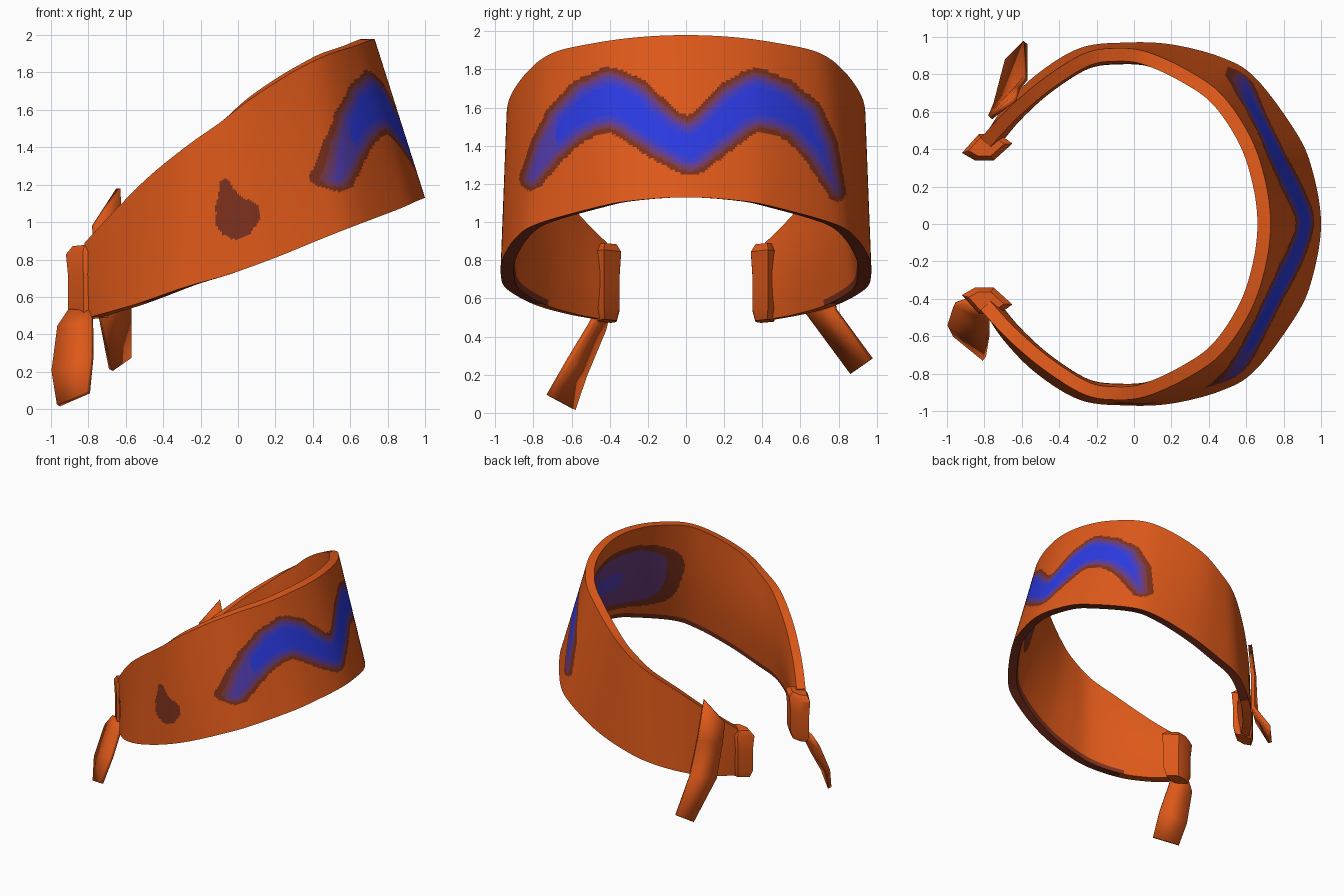
import bpy, bmesh, math
from mathutils import Vector

cube = bpy.data.objects.get("Cube")
if cube:
    bpy.data.objects.remove(cube, do_unlink=True)


def material(name, rgb):
    m = bpy.data.materials.new(name)
    m.use_nodes = True
    m.diffuse_color = (*rgb, 1)
    node = next(n for n in m.node_tree.nodes if n.type == 'BSDF_PRINCIPLED')
    node.inputs["Base Color"].default_value = (*rgb, 1)
    node.inputs["Roughness"].default_value = 0.8
    return m


ORANGE, BROWN, PLUM, PURPLE, VIOLET, INDIGO, BLUE = range(7)
PALETTE = [material("orange cloth", (0.73, 0.099, 0.01)),
           material("dark brown", (0.2, 0.03, 0.012)),
           material("plum", (0.19, 0.042, 0.075)),
           material("dull purple", (0.14, 0.045, 0.2)),
           material("violet", (0.085, 0.045, 0.42)),
           material("indigo", (0.045, 0.045, 0.6)),
           material("bright blue", (0.024, 0.042, 0.76))]


def finish(name, bm, angle=40):
    bmesh.ops.recalc_face_normals(bm, faces=bm.faces)
    mesh = bpy.data.meshes.new(name)
    bm.to_mesh(mesh)
    bm.free()
    obj = bpy.data.objects.new(name, mesh)
    bpy.context.collection.objects.link(obj)
    for m in PALETTE:
        mesh.materials.append(m)
    bpy.ops.object.select_all(action='DESELECT')
    obj.select_set(True)
    bpy.context.view_layer.objects.active = obj
    bpy.ops.object.shade_smooth_by_angle(angle=math.radians(angle))
    return obj


# Band stations from the middle to one end: lower edge point, upper edge point
HALF = [((1.0, 0, 1.13), (.73, 0, 1.98)),
        ((.95, .3, 1.11), (.7, .24, 1.97)),
        ((.86, .5, 1.07), (.62, .47, 1.94)),
        ((.65, .78, .99), (.47, .69, 1.89)),
        ((.47, .89, .92), (.29, .82, 1.8)),
        ((.2, .96, .81), (.07, .92, 1.66)),
        ((-.05, .97, .72), (-.1, .94, 1.53)),
        ((-.29, .94, .65), (-.27, .91, 1.41)),
        ((-.52, .80, .57), (-.48, .78, 1.24)),
        ((-.69, .63, .52), (-.67, .62, 1.05)),
        ((-.80, .47, .49), (-.82, .46, .89))]
PAIRS = [(Vector(a), Vector(b)) for a, b in HALF]
FLIP = Vector((1, -1, 1))
STATIONS = [(a * FLIP, b * FLIP) for a, b in reversed(PAIRS[1:])] + PAIRS
LAST = len(STATIONS) - 1


def edge_point(u, side):
    """Smooth curve through one edge of the band."""
    i = min(int(u), LAST - 1)
    t = u - i
    p = [STATIONS[min(max(k, 0), LAST)][side] for k in range(i - 1, i + 3)]
    return 0.5 * (2 * p[1] + (p[2] - p[0]) * t
                  + (2 * p[0] - 5 * p[1] + 4 * p[2] - p[3]) * t ** 2
                  + (3 * p[1] - p[0] - 3 * p[2] + p[3]) * t ** 3)


def blob_depth(a, b, chain):
    """Depth of a point inside a chain of tapered strokes."""
    best = -9
    p = Vector((a, b))
    for (x0, y0, r0), (x1, y1, r1) in zip(chain, chain[1:]):
        s, e = Vector((x0, y0)), Vector((x1, y1))
        t = min(max((p - s).dot(e - s) / (e - s).length_squared, 0), 1)
        best = max(best, r0 + (r1 - r0) * t - (p - s.lerp(e, t)).length)
    return best


WAVE = [(-.81, 1.23, .065), (-.72, 1.39, .1), (-.62, 1.52, .13),
        (-.5, 1.61, .155), (-.4, 1.64, .17), (-.31, 1.61, .16),
        (-.12, 1.46, .14), (.02, 1.39, .145), (.12, 1.46, .14),
        (.28, 1.6, .155), (.37, 1.64, .165), (.48, 1.61, .15),
        (.6, 1.54, .13), (.7, 1.39, .1), (.79, 1.16, .05)]
SPOT = [(.04, 1.04, .08), (-.01, 1.02, .11), (-.04, 1.08, .08), (-.07, 1.2, .03)]


def layered(depth, steps, colours):
    for limit, colour in zip(steps, colours):
        if depth < limit:
            return colour
    return colours[-1]


def outer_colour(c):
    if c.x > 0.3:
        colour = layered(blob_depth(c.y, c.z, WAVE), (0, .022, .036, .052, .07, .09),
                         (ORANGE, BROWN, PLUM, PURPLE, VIOLET, INDIGO, BLUE))
        return min(colour, VIOLET) if c.y < -0.68 else colour
    if c.y < 0 and blob_depth(c.x, c.z, SPOT) > 0:
        return BROWN
    return ORANGE


def inner_colour(c, v):
    if v < 0.04 and c.x > -0.5:
        return BROWN
    if c.x < 0.2:
        return ORANGE
    # soft patch behind the painted wave
    reach = (abs(c.y / 0.66) ** 4 + abs((v - 0.46) / 0.35) ** 4) ** (1 / 4)
    return layered(1 - reach, (0, .16, .7), (ORANGE, BROWN, PURPLE, VIOLET))


# Curved band: outer wall, inner wall and rims as one closed loop per column
COLS, ROWS = 420, 64
bm = bmesh.new()
loops = []
for i in range(COLS + 1):
    u = LAST * i / COLS
    low, high = edge_point(u, 0), edge_point(u, 1)
    u0, u1 = max(u - .2, 0), min(u + .2, LAST)
    low_dir = edge_point(u1, 0) - edge_point(u0, 0)
    high_dir = edge_point(u1, 1) - edge_point(u0, 1)
    outer, inner = [], []
    for j in range(ROWS + 1):
        v = j / ROWS
        p = low.lerp(high, v)
        tangent = low_dir.lerp(high_dir, v)
        inward = Vector((-tangent.y, tangent.x, 0)).normalized()
        thick = 0.07 + 0.03 * math.sin(math.pi * v)
        outer.append(bm.verts.new(p))
        inner.append(bm.verts.new(p + inward * thick))
    loops.append(outer + inner[::-1])
size = 2 * (ROWS + 1)
for a, b in zip(loops, loops[1:]):
    for k in range(size):
        n = (k + 1) % size
        f = bm.faces.new((a[k], b[k], b[n], a[n]))
        c = f.calc_center_median()
        if k < ROWS:
            f.material_index = outer_colour(c)
        elif ROWS < k < size - 1:
            f.material_index = inner_colour(c, (size - 1.5 - k) / ROWS)
        elif k == size - 1 and c.x > -0.5:
            f.material_index = BROWN
for end in (loops[0], loops[-1]):
    bm.faces.new(end)
finish("headband", bm)


# Knots: wedge-shaped folded cloth at both ends
KNOT = [(-.92, .38), (-.83, .48), (-.72, .48), (-.65, .43), (-.75, .34), (-.85, .34)]
MIDDLE = Vector((-.8, .42))


def knot(name, side):
    bm = bmesh.new()
    rings = []
    for z, scale in ((.48, .7), (.54, .9), (.72, .9), (.84, 1), (.88, .7)):
        ring = []
        for point in KNOT:
            p = MIDDLE.lerp(Vector(point), scale)
            ring.append(bm.verts.new((p.x, p.y * side, z + 0.1 * (p.x - MIDDLE.x))))
        rings.append(ring)
    for a, b in zip(rings, rings[1:]):
        for k in range(len(KNOT)):
            n = (k + 1) % len(KNOT)
            bm.faces.new((a[k], a[n], b[n], b[k]))
    bm.faces.new(rings[0])
    bm.faces.new(rings[-1])
    finish(name, bm, 35)


knot("right_knot", -1)
knot("left_knot", 1)


# Loose cloth tails: ribbons given as left and right edge points
def tail(name, rows):
    bm = bmesh.new()
    grid = [[bm.verts.new(p) for p in row] for row in rows]
    for a, b in zip(grid, grid[1:]):
        bm.faces.new((a[0], a[1], b[1], b[0]))
    obj = finish(name, bm, 15)
    mod = obj.modifiers.new("thickness", 'SOLIDIFY')
    mod.thickness = 0.03
    mod.offset = 0


tail("right_tail", [((-.90, -.41, .53), (-.78, -.47, .52)),
                    ((-.96, -.43, .44), (-.78, -.50, .46)),
                    ((-.99, -.53, .2), (-.78, -.61, .28)),
                    ((-.96, -.59, .02), (-.80, -.72, .09))])
tail("left_tail", [((-.77, .57, .98), (-.64, .67, 1.18)),
                   ((-.76, .59, .8), (-.62, .73, .85)),
                   ((-.74, .64, .52), (-.58, .78, .54)),
                   ((-.68, .87, .21), (-.58, .97, .28))])
